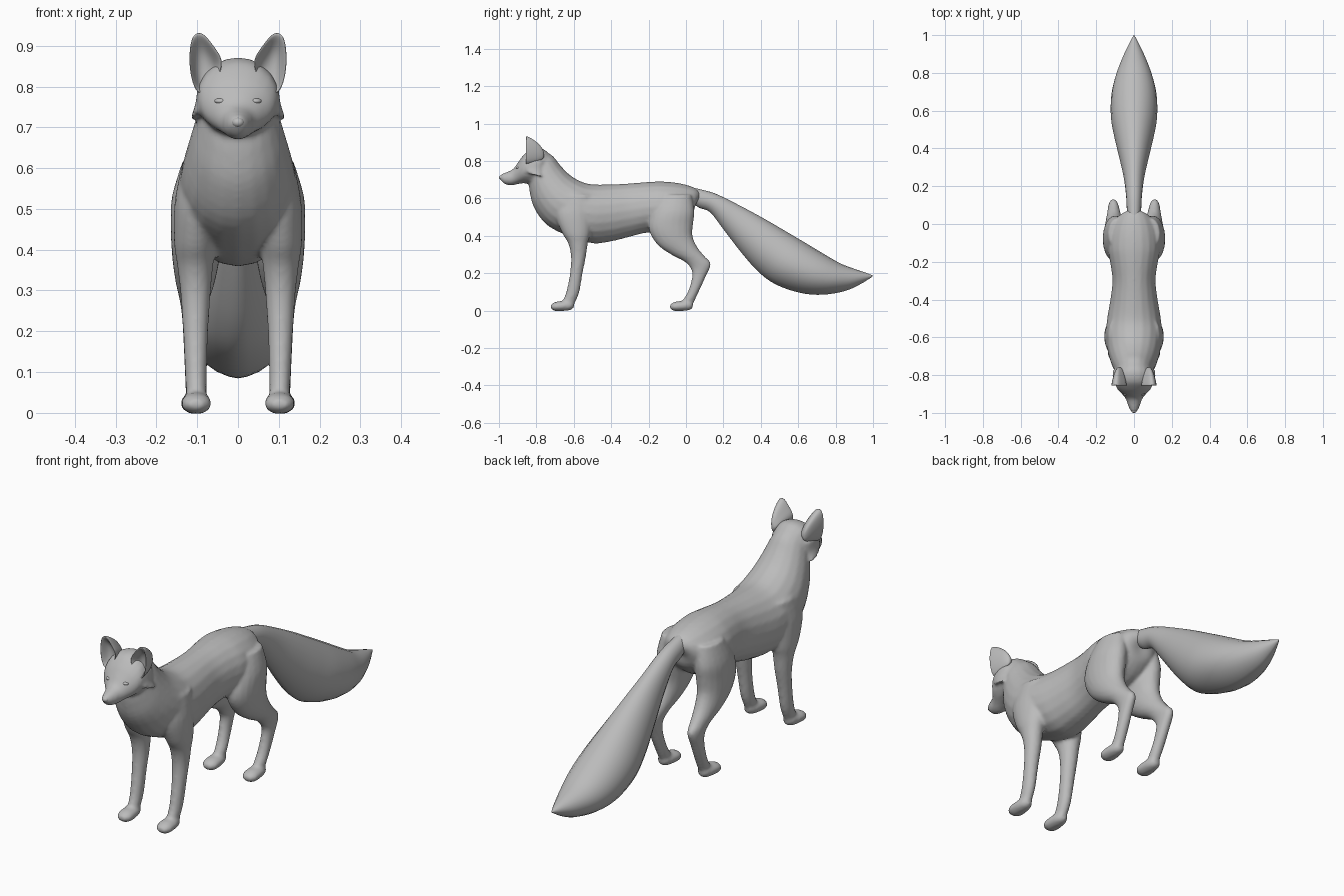
import bpy, bmesh, math
from mathutils import Vector

fur = bpy.data.materials.new("grey_fur")
fur.diffuse_color = (0.5, 0.5, 0.5, 1)


def catmull(p, i, t):
    """Smooth interpolation between rows i and i+1 of a section table."""
    a, b, c, d = p[max(i - 1, 0)], p[i], p[i + 1], p[min(i + 2, len(p) - 1)]
    return [0.5 * (2 * q + (r - o) * t + (2 * o - 5 * q + 4 * r - s) * t * t
                   + (3 * q - o - 3 * r + s) * t ** 3)
            for o, q, r, s in zip(a, b, c, d)]


def loft(bm, sections, side=1, cx=0.0, dy=0.0, keel=1.0, sides=20, steps=4):
    """Skin ovals; each row is start y, z, end y, z, half width, (x offset)."""
    rows = [list(s) + [cx] * (6 - len(s)) for s in sections]
    fine = [catmull(rows, i, k / steps) for i in range(len(rows) - 1) for k in range(steps)]
    fine.append(rows[-1])
    rings = []
    for ya, za, yb, zb, w, x in fine:
        ring = []
        for k in range(sides):
            a = 2 * math.pi * k / sides
            c, s = math.cos(a), math.sin(a)
            wx = abs(s) ** (keel if c < 0 else 1) * math.copysign(1, s)
            h = (1 - c) / 2
            ring.append(bm.verts.new((side * (x + wx * max(w, 0.002)),
                                      ya + (yb - ya) * h + dy, za + (zb - za) * h)))
        rings.append(ring)
    for r, q in zip(rings, rings[1:]):
        for k in range(sides):
            n = (k + 1) % sides
            bm.faces.new((r[k], r[n], q[n], q[k]))
    bm.faces.new(rings[0])
    bm.faces.new(rings[-1])


def finish(bm, name):
    bmesh.ops.recalc_face_normals(bm, faces=bm.faces)
    me = bpy.data.meshes.new(name)
    bm.to_mesh(me)
    bm.free()
    me.materials.append(fur)
    me.shade_smooth()
    ob = bpy.data.objects.new(name, me)
    bpy.context.collection.objects.link(ob)
    return ob


# Torso and neck, rump to throat
torso = [
    (0.085, 0.62, 0.045, 0.56, 0.03), (0.05, 0.655, 0.03, 0.50, 0.085),
    (-0.03, 0.68, -0.04, 0.44, 0.125), (-0.12, 0.69, -0.15, 0.42, 0.137),
    (-0.2, 0.688, -0.22, 0.415, 0.125), (-0.3, 0.68, -0.3, 0.395, 0.114),
    (-0.4, 0.675, -0.4, 0.37, 0.125), (-0.5, 0.675, -0.5, 0.36, 0.142),
    (-0.56, 0.69, -0.62, 0.395, 0.148), (-0.62, 0.725, -0.74, 0.455, 0.137),
    (-0.67, 0.775, -0.81, 0.545, 0.117), (-0.71, 0.825, -0.835, 0.63, 0.098),
    (-0.75, 0.85, -0.84, 0.69, 0.085)]
# Skull and muzzle
head = [
    (-0.71, 0.82, -0.80, 0.67, 0.08), (-0.77, 0.868, -0.83, 0.675, 0.098),
    (-0.83, 0.864, -0.86, 0.68, 0.1), (-0.87, 0.83, -0.88, 0.68, 0.088),
    (-0.9, 0.79, -0.905, 0.675, 0.062), (-0.925, 0.757, -0.93, 0.67, 0.043),
    (-0.96, 0.74, -0.955, 0.672, 0.033), (-0.985, 0.73, -0.975, 0.68, 0.023),
    (-1.0, 0.718, -0.993, 0.70, 0.012)]
# Cheek ruff: flat tuft ending in a point
ruff = [
    (-0.85, 0.80, -0.76, 0.80, 0.02, 0.08), (-0.86, 0.76, -0.77, 0.76, 0.018, 0.086),
    (-0.845, 0.735, -0.775, 0.735, 0.012, 0.1), (-0.80, 0.72, -0.77, 0.72, 0.004, 0.114)]
# Legs: front edge, back edge, half width, x offset
front_leg = [
    (-0.68, 0.62, -0.50, 0.62, 0.04, 0.095), (-0.70, 0.52, -0.50, 0.52, 0.055, 0.1),
    (-0.665, 0.42, -0.51, 0.42, 0.052, 0.105), (-0.63, 0.36, -0.525, 0.36, 0.044, 0.105),
    (-0.615, 0.29, -0.535, 0.29, 0.037, 0.104), (-0.62, 0.2, -0.553, 0.2, 0.031, 0.104),
    (-0.64, 0.1, -0.57, 0.1, 0.027, 0.103), (-0.66, 0.05, -0.59, 0.05, 0.025, 0.102),
    (-0.665, 0.015, -0.605, 0.015, 0.022, 0.102)]
hind_leg = [
    (-0.13, 0.62, 0.03, 0.62, 0.05, 0.085), (-0.18, 0.53, 0.045, 0.53, 0.064, 0.098),
    (-0.20, 0.44, 0.038, 0.46, 0.065, 0.1), (-0.155, 0.355, 0.035, 0.40, 0.058, 0.103),
    (-0.08, 0.30, 0.06, 0.34, 0.048, 0.105), (-0.005, 0.26, 0.10, 0.29, 0.036, 0.107),
    (0.03, 0.215, 0.133, 0.25, 0.028, 0.109), (0.03, 0.165, 0.105, 0.18, 0.026, 0.108),
    (0.01, 0.1, 0.068, 0.1, 0.026, 0.105), (-0.02, 0.05, 0.045, 0.05, 0.025, 0.103),
    (-0.03, 0.015, 0.025, 0.015, 0.022, 0.103)]
paw = [
    (-0.724, 0.03, -0.722, 0.01, 0.018), (-0.70, 0.046, -0.70, -0.002, 0.035),
    (-0.66, 0.052, -0.66, -0.002, 0.036), (-0.62, 0.055, -0.62, 0.002, 0.029),
    (-0.6, 0.045, -0.6, 0.015, 0.015)]

bm = bmesh.new()
loft(bm, torso)
loft(bm, head)
for side in (1, -1):
    loft(bm, ruff, side)
    loft(bm, front_leg, side)
    loft(bm, hind_leg, side)
    loft(bm, paw, side, cx=0.102)
    loft(bm, paw, side, cx=0.104, dy=0.637)
body = finish(bm, "body_head_and_legs")
# Fuse the overlapping limbs into one soft skin
fuse = body.modifiers.new("fuse", "REMESH")
fuse.mode = "VOXEL"
fuse.voxel_size = 0.008
fuse.use_smooth_shade = True
soft = body.modifiers.new("soften", "SMOOTH")
soft.factor = 0.5
soft.iterations = 5

# Bushy tail with a keeled underside
tail = [
    (0.0, 0.665, 0.03, 0.58, 0.03), (0.09, 0.645, 0.07, 0.55, 0.038),
    (0.17, 0.62, 0.13, 0.525, 0.042), (0.3, 0.555, 0.2, 0.435, 0.055),
    (0.42, 0.49, 0.30, 0.305, 0.08), (0.54, 0.42, 0.39, 0.205, 0.105),
    (0.65, 0.355, 0.48, 0.14, 0.122), (0.75, 0.295, 0.61, 0.095, 0.12),
    (0.83, 0.25, 0.73, 0.085, 0.098), (0.91, 0.22, 0.85, 0.105, 0.06),
    (0.96, 0.203, 0.93, 0.14, 0.03), (1.0, 0.187, 0.995, 0.18, 0.003)]
bm = bmesh.new()
loft(bm, tail, keel=1.3)
finish(bm, "tail")

# Cupped ears: nested copies of one outline, from the hollow over the rim to the back
outline = [(0.036, 0.868), (0.056, 0.895), (0.078, 0.926), (0.096, 0.936), (0.114, 0.926),
           (0.121, 0.88), (0.118, 0.825), (0.1, 0.775), (0.07, 0.79), (0.042, 0.83)]
nest = [(0.25, 0.04), (0.6, 0.032), (0.88, 0.004), (1.0, 0.0), (0.98, 0.012),
        (0.84, 0.04), (0.55, 0.08), (0.2, 0.1)]
for side, label in ((1, "left"), (-1, "right")):
    bm = bmesh.new()
    rings = [[bm.verts.new((side * (0.078 + (x - 0.078) * s), -0.857 + d, 0.825 + (z - 0.825) * s))
              for x, z in outline] for s, d in nest]
    for r, q in zip(rings, rings[1:]):
        for k in range(len(r)):
            n = (k + 1) % len(r)
            bm.faces.new((r[k], r[n], q[n], q[k]))
    bm.faces.new(rings[0])
    bm.faces.new(rings[-1])
    ear = finish(bm, label + "_ear")
    ear.modifiers.new("round", "SUBSURF").levels = 2
    ear.modifiers["round"].render_levels = 2


def ball(name, loc, size):
    bm = bmesh.new()
    bmesh.ops.create_uvsphere(bm, u_segments=16, v_segments=10, radius=1)
    for v in bm.verts:
        v.co = Vector(loc) + Vector([a * b for a, b in zip(v.co, size)])
    finish(bm, name)


# Closed eyelids and nose tip
ball("left_eyelid", (0.042, -0.895, 0.764), (0.016, 0.014, 0.008))
ball("right_eyelid", (-0.042, -0.895, 0.764), (0.016, 0.014, 0.008))
ball("nose", (0, -0.987, 0.712), (0.015, 0.013, 0.012))
